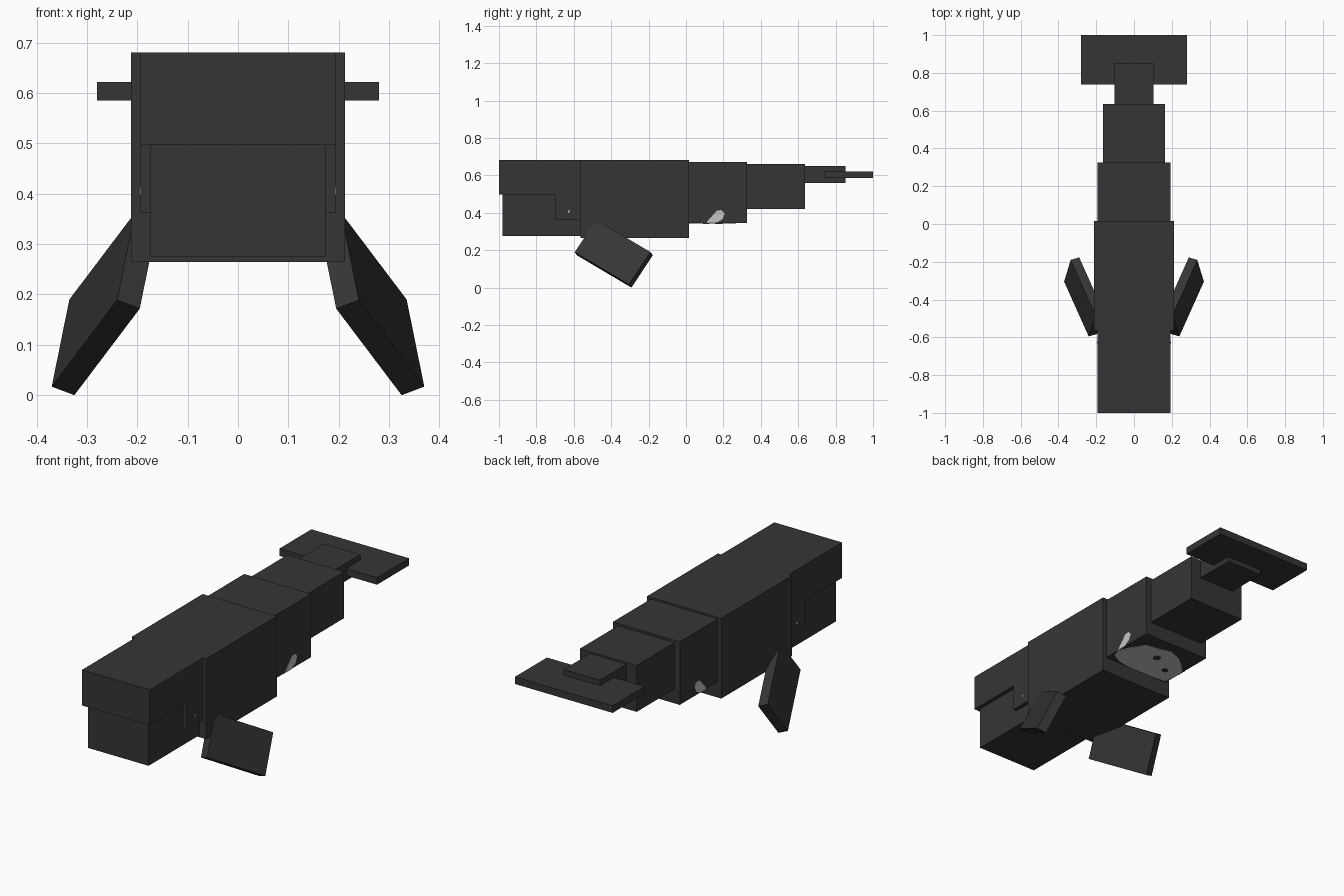
import bpy, bmesh, math
from mathutils import Matrix, Vector

cube = bpy.data.objects.get("Cube")
if cube:
    bpy.data.objects.remove(cube, do_unlink=True)


def make_material(name, value):
    mat = bpy.data.materials.new(name)
    mat.use_nodes = True
    colour = (value, value, value, 1)
    mat.diffuse_color = colour
    mat.node_tree.nodes["Principled BSDF"].inputs["Base Color"].default_value = colour
    return mat


DARK = make_material("charcoal skin", 0.036)
LIGHT = make_material("pale grey patch", 0.56)


def finish(name, bm, mat):
    bmesh.ops.recalc_face_normals(bm, faces=bm.faces)
    mesh = bpy.data.meshes.new(name)
    bm.to_mesh(mesh)
    bm.free()
    mesh.materials.append(mat)
    obj = bpy.data.objects.new(name, mesh)
    bpy.context.collection.objects.link(obj)
    return obj


def slanted_box(name, centre, a, b, c, mat=DARK):
    """Box with the full edge vectors a, b and c."""
    m = Matrix((a, b, c)).transposed().to_4x4()
    m.translation = Vector(centre)
    bm = bmesh.new()
    bmesh.ops.create_cube(bm, size=1, matrix=m)
    return finish(name, bm, mat)


def box(name, half_x, y0, y1, z0, z1):
    return slanted_box(name, (0, (y0 + y1) / 2, (z0 + z1) / 2),
                       (2 * half_x, 0, 0), (0, y1 - y0, 0), (0, 0, z1 - z0))


def plate(name, points, offset, mat):
    """Thin plate from an outline, pushed out along the offset."""
    bm = bmesh.new()
    face = bm.faces.new([bm.verts.new(p) for p in points])
    out = bmesh.ops.extrude_face_region(bm, geom=[face])
    verts = [v for v in out["geom"] if isinstance(v, bmesh.types.BMVert)]
    bmesh.ops.translate(bm, verts=verts, vec=offset)
    return finish(name, bm, mat)


# Head, jaw, body and stepped tail: half width, y range, z range
box("upper_head", 0.194, -1.0, -0.56, 0.497, 0.681)
box("cheek_block", 0.194, -0.70, -0.56, 0.362, 0.50)
box("lower_jaw", 0.174, -0.98, -0.56, 0.275, 0.498)
box("body", 0.213, -0.565, 0.015, 0.265, 0.681)
box("tail_base", 0.192, 0.01, 0.325, 0.345, 0.672)
box("tail_middle", 0.163, 0.32, 0.636, 0.42, 0.66)
box("tail_tip", 0.104, 0.63, 0.852, 0.559, 0.651)
box("tail_fluke", 0.28, 0.738, 1.0, 0.585, 0.622)

# Pale patch outline on the tail flank (y, z)
FLANK = [(0.11, 0.345), (0.12, 0.362), (0.155, 0.40), (0.165, 0.412),
         (0.19, 0.414), (0.207, 0.395), (0.195, 0.365), (0.16, 0.345)]

for side, s in (("left", 1), ("right", -1)):
    # Tilted flippers, swept back and down
    length = Vector((s * 0.13, 0.29, -0.172))
    width = Vector((-s * 0.035, 0.115, 0.173))
    thick = Vector((s * 0.045, -0.013, 0.017))
    corner = Vector((s * 0.195, -0.582, 0.172))
    slanted_box(side + "_flipper", corner + (length + width + thick) / 2,
                length, width, thick)
    # Flank patch and tiny eye
    plate(side + "_flank_patch", [(s * 0.192, y, z) for y, z in FLANK],
          (s * 0.002, 0, 0), LIGHT)
    slanted_box(side + "_eye", (s * 0.194, -0.627, 0.407),
                (0.004, 0, 0), (0, 0.01, 0.004), (0, 0, 0.012), LIGHT)

# Pale belly patch under the tail base, with dark spots
BELLY = [(0.178, 0.06), (0.192, 0.11), (0.165, 0.17), (0.12, 0.24),
         (0.05, 0.25), (-0.02, 0.268), (-0.09, 0.24), (-0.14, 0.20),
         (-0.187, 0.147), (-0.19, 0.08), (-0.18, 0.025), (-0.08, 0.016),
         (0.04, 0.016), (0.12, 0.03)]
plate("belly_patch", [(x, y, 0.345) for x, y in BELLY], (0, 0, -0.002), LIGHT)
for i, (x, y, r) in enumerate([(0.0, 0.176, 0.02), (-0.11, 0.108, 0.018)]):
    ring = [(x + r * math.cos(k * math.pi / 4), y + r * math.sin(k * math.pi / 4), 0.344)
            for k in range(8)]
    plate("belly_spot_%d" % (i + 1), ring, (0, 0, -0.003), DARK)
